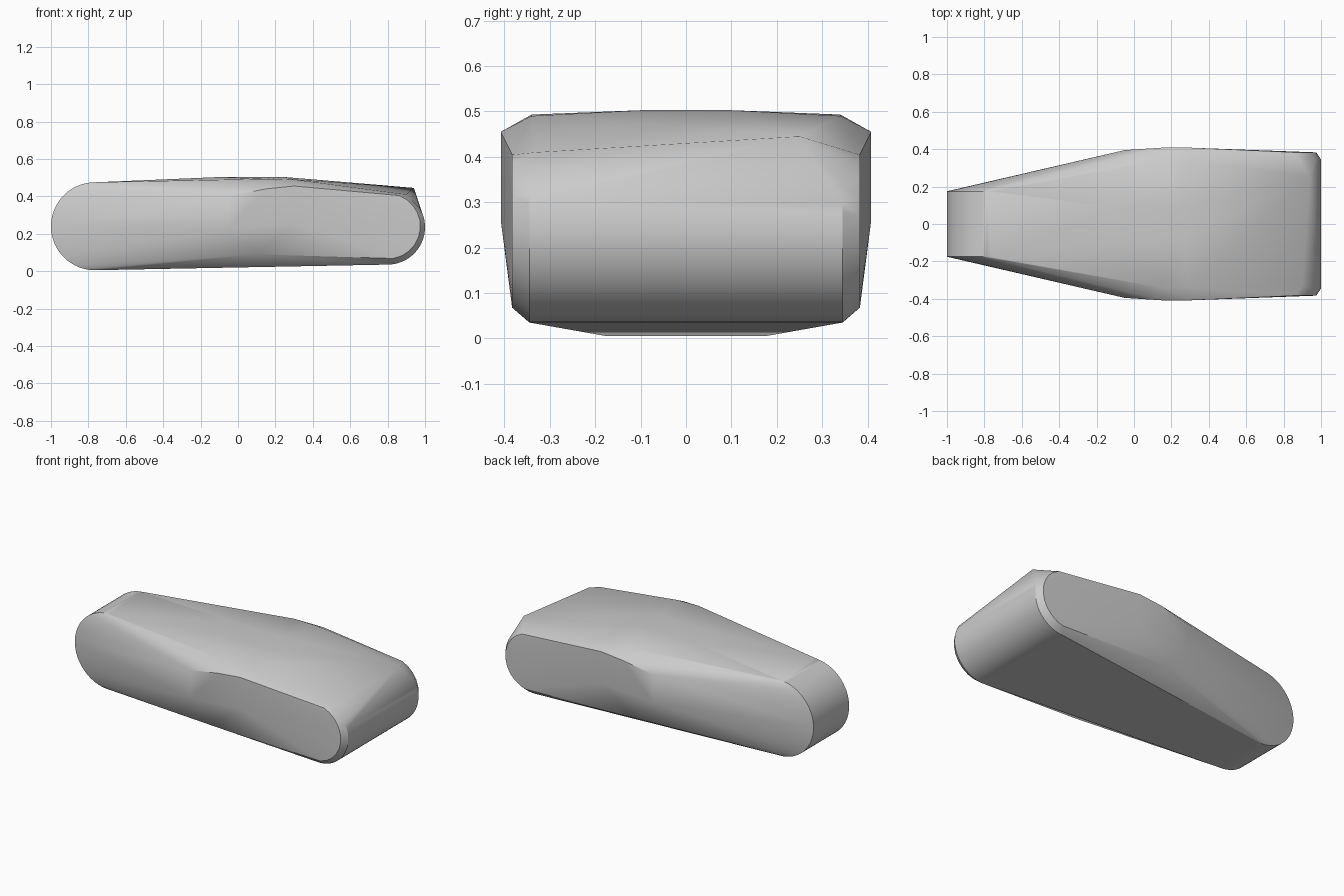
import bpy
import bmesh
from math import sin, cos, pi, radians

cube = bpy.data.objects.get("Cube")
if cube:
    bpy.data.objects.remove(cube, do_unlink=True)

grey = bpy.data.materials.new("plain_grey")
grey.use_nodes = True
colour = (0.6, 0.6, 0.6, 1)
grey.diffuse_color = colour
grey.node_tree.nodes["Principled BSDF"].inputs["Base Color"].default_value = colour


def arc(cx, cz, radius, start, end, steps):
    """Points on an arc in the side plane, angles in degrees from +x."""
    for i in range(steps + 1):
        a = radians(start + (end - start) * i / steps)
        yield cx + radius * cos(a), cz + radius * sin(a)


bm = bmesh.new()


def add_pair(x, y, z):
    for side in (-1, 1):
        bm.verts.new((x, side * y, z))


# Narrow rounded end
for x, z in arc(-0.765, 0.24, 0.235, 90, 270, 32):
    add_pair(x, 0.175, z)

# Wide rounded end, with a slightly smaller outer rim
for x, z in arc(0.8, 0.235, 0.2, -90, 30, 20):
    add_pair(x, 0.345, z)
for x, z in arc(0.8, 0.24, 0.175, -80, 70, 10):
    add_pair(x, 0.383, z)

# Raised corner on the back of the wide end
bm.verts.new((0.94, 0.25, 0.445))
bm.verts.new((0.9, -0.33, 0.41))

# Crown of the top and swell of the flanks
for point in ((-0.1, 0.09, 0.503), (0.25, 0.09, 0.503),
              (0.15, 0.34, 0.493), (0.3, 0.34, 0.49),
              (0.3, 0.408, 0.455), (0.15, 0.408, 0.44),
              (-0.05, 0.395, 0.4), (-0.05, 0.395, 0.225),
              (0.3, 0.408, 0.26), (0.1, 0.385, 0.09)):
    add_pair(*point)

# Skin the stations with one taut shell
hull = bmesh.ops.convex_hull(bm, input=bm.verts[:])
loose = [v for v in bm.verts if not v.link_faces]
bmesh.ops.delete(bm, geom=loose, context='VERTS')
bmesh.ops.recalc_face_normals(bm, faces=bm.faces[:])
bmesh.ops.dissolve_limit(bm, angle_limit=radians(0.5),
                         verts=bm.verts[:], edges=bm.edges[:])

mesh = bpy.data.meshes.new("tapered_body")
bm.to_mesh(mesh)
bm.free()
mesh.materials.append(grey)
body = bpy.data.objects.new("tapered_body", mesh)
bpy.context.collection.objects.link(body)

# Soft shading with crisp end rims
bpy.ops.object.select_all(action='DESELECT')
body.select_set(True)
bpy.context.view_layer.objects.active = body
bpy.ops.object.shade_smooth_by_angle(angle=radians(30))
